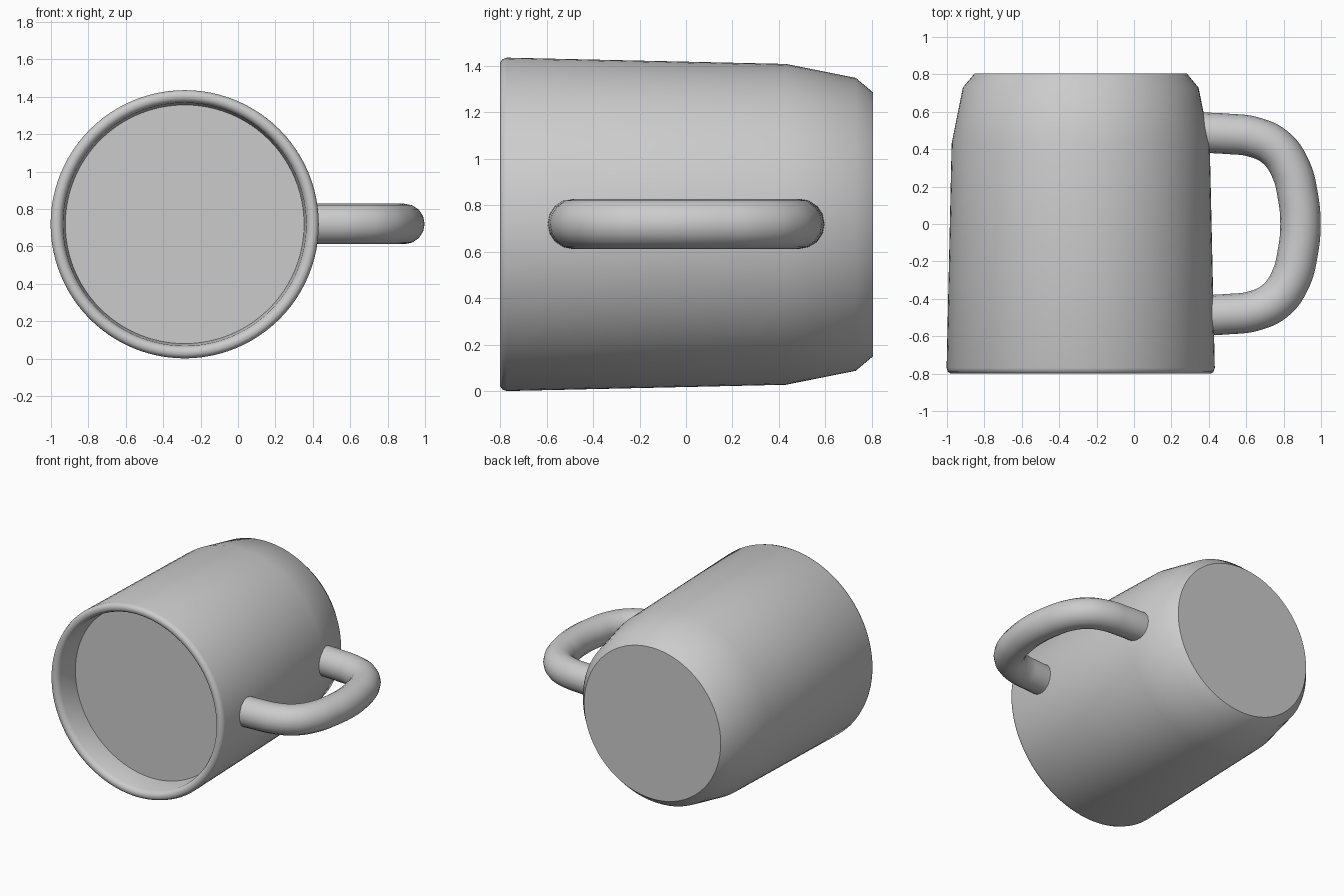
import bpy, bmesh, math
from mathutils import Vector, Matrix

if "Cube" in bpy.data.objects:
    bpy.data.objects.remove(bpy.data.objects["Cube"])

AXIS = Vector((-0.285, 0, 0.718))   # centre line of the mug, lying along y

grey = bpy.data.materials.new("grey ceramic")
grey.diffuse_color = (0.6, 0.6, 0.6, 1)
grey.use_nodes = True
grey.node_tree.nodes["Principled BSDF"].inputs["Base Color"].default_value = grey.diffuse_color


def smooth(obj, degrees):
    bpy.ops.object.select_all(action='DESELECT')
    obj.select_set(True)
    bpy.context.view_layer.objects.active = obj
    bpy.ops.object.shade_smooth_by_angle(angle=math.radians(degrees))


def lathe(name, profile, steps=96):
    """Spin (y, radius) points around the mug axis."""
    bm = bmesh.new()
    verts = [bm.verts.new(AXIS + Vector((r, y, 0))) for y, r in profile]
    edges = [bm.edges.new(pair) for pair in zip(verts, verts[1:])]
    bmesh.ops.spin(bm, geom=verts + edges, cent=AXIS, axis=(0, 1, 0),
                   angle=math.tau, steps=steps)
    bmesh.ops.remove_doubles(bm, verts=bm.verts, dist=0.0005)
    bmesh.ops.recalc_face_normals(bm, faces=bm.faces)
    mesh = bpy.data.meshes.new(name)
    bm.to_mesh(mesh)
    bm.free()
    obj = bpy.data.objects.new(name, mesh)
    bpy.context.collection.objects.link(obj)
    mesh.materials.append(grey)
    smooth(obj, 42)
    return obj


# mug body: base, tapered wall, rounded rim, inner wall, flat inner surface
lathe("mug_body", [
    (0.805, 0), (0.805, 0.567), (0.73, 0.63), (0.43, 0.69),
    (-0.77, 0.717), (-0.79, 0.71), (-0.80, 0.695), (-0.80, 0.675),
    (-0.79, 0.66), (-0.77, 0.65), (-0.61, 0.638), (-0.61, 0)])

# handle: round tube along a D-shaped path
half = [(0.30, 0.49), (0.50, 0.482), (0.64, 0.465), (0.755, 0.41),
        (0.835, 0.30), (0.876, 0.15)]
path = half + [(0.89, 0)] + [(x, -y) for x, y in reversed(half)]
curve = bpy.data.curves.new("handle", 'CURVE')
curve.dimensions = '3D'
curve.bevel_depth = 0.108
curve.bevel_resolution = 6
curve.resolution_u = 6
curve.use_fill_caps = True
spline = curve.splines.new('BEZIER')
spline.bezier_points.add(len(path) - 1)
for point, (x, y) in zip(spline.bezier_points, path):
    point.co = (x, y, 0.72)
    point.handle_left_type = point.handle_right_type = 'AUTO'
handle = bpy.data.objects.new("handle", curve)
bpy.context.collection.objects.link(handle)
curve.materials.append(grey)
bpy.ops.object.select_all(action='DESELECT')
handle.select_set(True)
bpy.context.view_layer.objects.active = handle
bpy.ops.object.convert(target='MESH')
smooth(bpy.context.view_layer.objects.active, 50)
